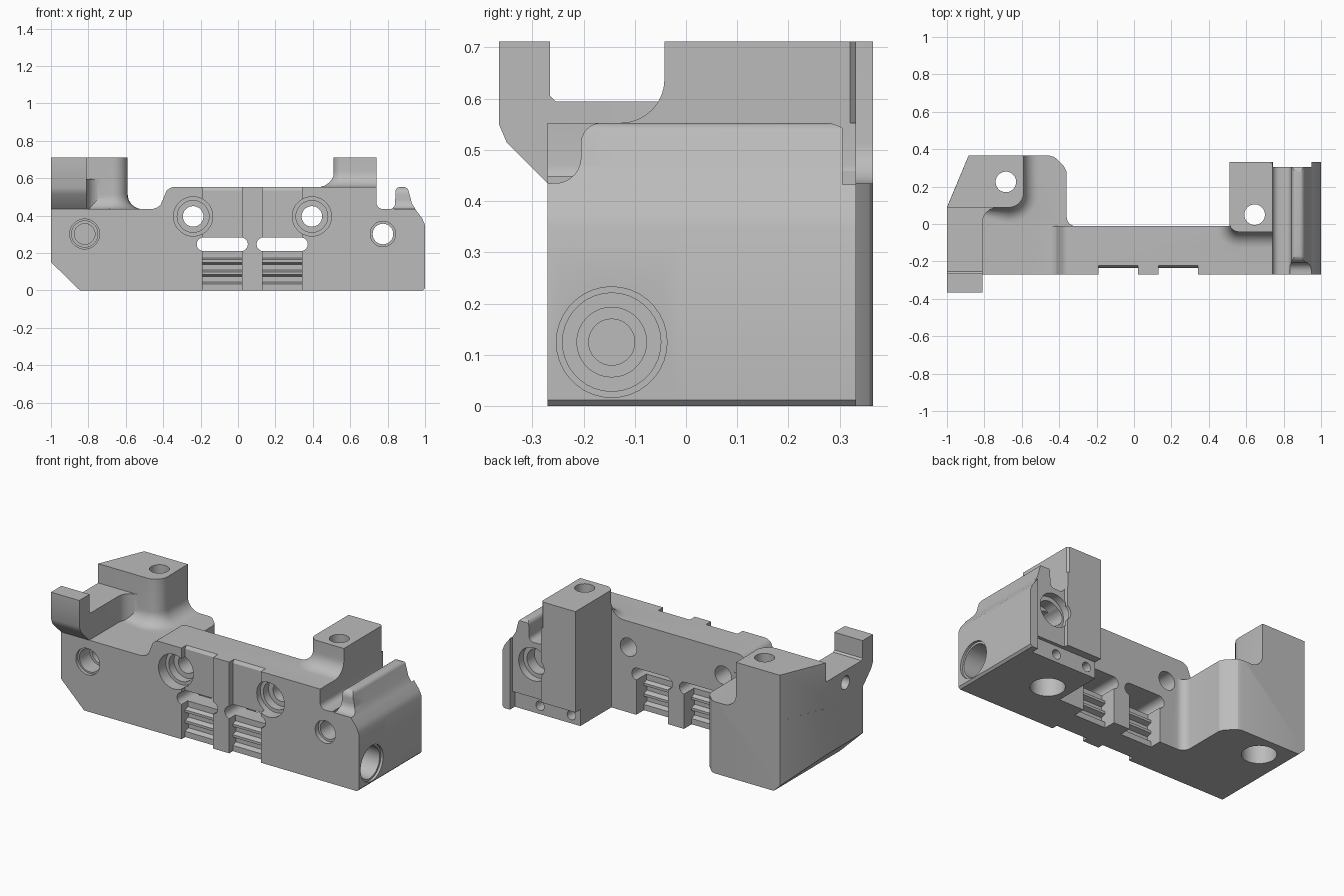
import bpy, bmesh, math

old = bpy.data.objects.get("Cube")
if old:
    bpy.data.objects.remove(old)

grey = bpy.data.materials.new("plain grey")
grey.use_nodes = True
grey.diffuse_color = (0.5, 0.5, 0.5, 1)
grey.node_tree.nodes["Principled BSDF"].inputs["Base Color"].default_value = (0.5, 0.5, 0.5, 1)


def loft(name, layers):
    """Solid skinned through matching rings of 3D points."""
    bm = bmesh.new()
    rings = [[bm.verts.new(p) for p in ring] for ring in layers]
    for lo, hi in zip(rings, rings[1:]):
        for i in range(len(lo)):
            j = (i + 1) % len(lo)
            bm.faces.new((lo[i], lo[j], hi[j], hi[i]))
    bm.faces.new(rings[0][::-1])
    bm.faces.new(rings[-1])
    bmesh.ops.recalc_face_normals(bm, faces=bm.faces)
    mesh = bpy.data.meshes.new(name)
    bm.to_mesh(mesh)
    bm.free()
    mesh.materials.append(grey)
    ob = bpy.data.objects.new(name, mesh)
    bpy.context.collection.objects.link(ob)
    return ob


def place(axis, u, v, w):
    return {'x': (w, u, v), 'y': (u, w, v), 'z': (u, v, w)}[axis]


def prism(name, axis, pts, a, b):
    return loft(name, [[place(axis, u, v, w) for u, v in pts] for w in (a, b)])


def box(name, x0, x1, y0, y1, z0, z1):
    return prism(name, 'z', [(x0, y0), (x1, y0), (x1, y1), (x0, y1)], z0, z1)


def arc(cx, cy, r, a0, a1, n=8):
    return [(cx + r * math.cos(math.radians(a0 + (a1 - a0) * i / n)),
             cy + r * math.sin(math.radians(a0 + (a1 - a0) * i / n))) for i in range(n + 1)]


def rod(axis, u, v, r, a, b):
    return prism("bore", axis, arc(u, v, r, 0, 350, 35), a, b)


def combine(ob, part, op):
    mod = ob.modifiers.new(op, 'BOOLEAN')
    mod.operation, mod.solver, mod.object = op, 'EXACT', part
    bpy.context.view_layer.objects.active = ob
    bpy.ops.object.modifier_apply(modifier=mod.name)
    bpy.data.objects.remove(part)


def add(part):
    combine(body, part, 'UNION')


def cut(part):
    combine(body, part, 'DIFFERENCE')


# Front bar with its stepped top edge
end_profile = ([(.74, .47)] + arc(.775, .47, .035, 180, 270, 5) + arc(.81, .465, .03, 270, 360, 5)
               + arc(.865, .53, .023, 180, 90, 4) + arc(.885, .525, .028, 90, 20, 4)
               + [(.93, .465), (.955, .425), (.985, .385), (1, .35), (1, .012), (.988, 0)])
body = prism("mounting_bracket", 'y',
             [(-1, .15), (-1, .435), (-.55, .435)] + arc(-.47, .515, .08, 270, 315, 5)
             + arc(-.34, .5, .053, 145, 90, 5) + [(.74, .553)] + end_profile + [(-.845, 0)],
             -.27, -.012)

# Right block behind the bar, with the channel and lip
add(prism("right_block", 'y', [(.51, 0), (.51, .553), (.74, .553)] + end_profile, -.1, .332))


def flared(name, outline, top, base, r, xdir):
    """Tower whose foot spreads forward and towards the middle."""
    layers = []
    for z, d in [(base - .03, r)] + [(base + r - r * math.cos(t), r - r * math.sin(t))
                                     for t in [i * math.pi / 16 for i in range(9)]] + [(top, 0)]:
        layers.append([(x + xdir * d * fx, y - d * fy, z) for x, y, fx, fy in outline])
    return loft(name, layers)


# Right tower
right_corner = [(x, y, -math.cos(math.radians(180 + 15 * i)), -math.sin(math.radians(180 + 15 * i)))
                for i, (x, y) in enumerate(arc(.56, .008, .05, 180, 270, 6))]
tower = flared("right_tower", right_corner
               + [(.74, -.042, 0, 1), (.74, .32, 0, 0), (.728, .332, 0, 0), (.51, .332, 1, 0)],
               .712, .553, .085, -1)
combine(tower, box("trim", .3, .51, -.012, .5, .4, .8), 'DIFFERENCE')
add(tower)

# Left block and its tower
add(prism("left_block", 'z', [(-1, -.1), (-.36, -.1), (-.36, .28), (-.375, .31), (-.425, .358),
                              (-.45, .365), (-.885, .365), (-1, .09)], 0, .435))
add(prism("inner_fillet", 'z', [(-.37, -.05), (-.27, -.05), (-.27, -.012)]
          + arc(-.31, .038, .05, 270, 180, 6) + [(-.37, .038)], 0, .435))
left_corner = [(x, y, math.sin(math.radians(15 * i)), math.cos(math.radians(15 * i)))
               for i, (x, y) in enumerate(arc(-.67, .168, .08, 270, 360, 6))]
add(flared("left_tower", [(-1, .088, 0, 0)] + left_corner
           + [(-.592, .365, 1, 0), (-.885, .365, 0, 0)], .712, .435, .08, 1))

# Left ledge and front post
add(prism("left_ledge", 'z', [(-1, -.2), (-.81, -.2)] + arc(-.73, .008, .08, 180, 90, 6)
          + [(-.73, .12), (-.985, .12), (-1, .088)], .4, .595))
add(prism("front_post", 'x', [(-.365, .712), (-.365, .55), (-.35, .515), (-.27, .435), (-.27, .4),
                              (-.15, .4), (-.15, .595), (-.255, .595), (-.265, .605), (-.265, .712)],
          -1, -.81))

# Corner bevel under the left block
cut(prism("bevel", 'y', [(-1.1, .249), (-1.1, -.1), (-.742, -.1)], -.5, .5))

# Lip shaped down at the front and rounded at the back
cut(prism("lip_front", 'x', [(-.4, .435), (-.262, .435)] + arc(-.255, .485, .05, 280, 360, 6)
          + arc(-.165, .513, .04, 180, 90, 6) + [(-.165, .8), (-.4, .8)], .835, 1.1))
cut(prism("lip_back", 'x', arc(.272, .493, .06, 90, 0, 6) + [(.4, .493), (.4, .7), (.272, .7)], .742, 1.1))

# Recesses on the back of the right block
cut(box("back_recess", .742, .95, .305, .5, .1, .7))
cut(box("bottom_notch", .45, .95, .285, .5, -.1, .1))
for x in (.57, .78):
    cut(rod('y', x, .05, .028, .18, .4))

# Ridged pockets, front relief and slots in the bar
ridges = [(0, 0), (.035, 0), (.045, .03), (.075, .03), (.085, 0), (.1, 0), (.11, .03),
          (.14, .03), (.15, 0), (.165, 0), (.175, .025), (.24, .025)]
for x0, x1 in ((-.19, .022), (.13, .342)):
    cut(prism("front_relief", 'x', [(-.4, -.1), (-.235, -.1)] + [(-.235 + d, z) for z, d in ridges]
              + [(-.235, .25), (-.235, .535), (-.218, .56), (-.218, .7), (-.4, .7)], x0, x1))
    cut(prism("back_pocket", 'x', [(.1, -.1), (-.085, -.1)] + [(-.085 - d, z) for z, d in ridges]
              + [(.1, .24)], x0, x1))
    cut(prism("slot", 'y', arc(x0 + .006, .247, .037, 270, 90) + arc(x1 - .006, .247, .037, 90, -90),
              -.5, .1))

# Bores through the front: position, then radius and depth range pairs
for x, z, steps in [(-.24, .396, [(.105, -.5, -.2), (.085, -.5, -.15), (.055, -.5, .1)]),
                    (.395, .396, [(.105, -.5, -.2), (.085, -.5, -.15), (.055, -.5, .1)]),
                    (-.82, .302, [(.08, -.5, -.25), (.07, -.5, -.15), (.055, -.5, -.05)]),
                    (.775, .302, [(.068, -.5, -.24), (.055, -.5, .5)])]:
    for r, a, b in steps:
        cut(rod('y', x, z, r, a, b))
for r, a in ((.1, .26), (.075, .19)):
    cut(rod('y', .81, .302, r, a, .304 + .01))

# Upright bores through the towers, widened underneath
for x, y in ((-.685, .225), (.645, .05)):
    cut(rod('z', x, y, .055, -.1, .9))
    cut(rod('z', x, y, .095, -.1, .12))

# Stepped bore in the right end and small hole in the left end
for r, a in ((.108, .985), (.096, .86), (.068, .8), (.045, .7)):
    cut(rod('x', -.145, .125, r, a, 1.1))
cut(rod('x', -.1, .52, .04, -1.1, -.88))

# Smooth the curved faces and keep crisp edges
for o in bpy.context.selected_objects:
    o.select_set(False)
body.select_set(True)
bpy.context.view_layer.objects.active = body
bpy.ops.object.shade_smooth_by_angle(angle=math.radians(25))
